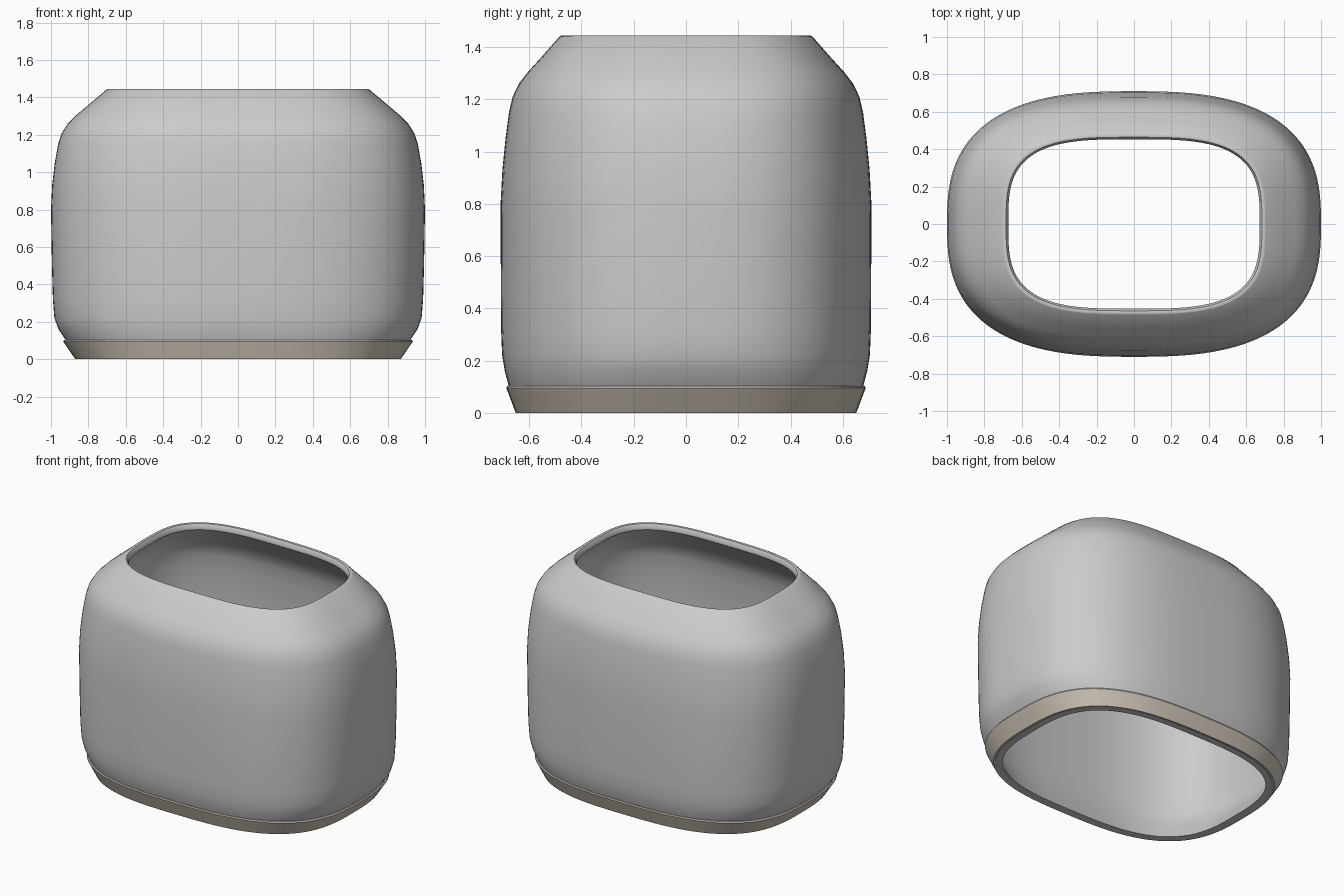
import bpy, bmesh, math

if "Cube" in bpy.data.objects:
    bpy.data.objects.remove(bpy.data.objects["Cube"])

SEG = 128


def section(bm, a, b, z, n):
    """One rounded-rectangle (superellipse) ring of vertices."""
    ring = []
    for i in range(SEG):
        t = 2 * math.pi * (i + 0.5) / SEG
        c, s = math.cos(t), math.sin(t)
        x = a * math.copysign(abs(c) ** (2 / n), c)
        y = b * math.copysign(abs(s) ** (2 / n), s)
        ring.append(bm.verts.new((x, y, z)))
    return ring


def closed_shell(name, profile, angle, color=None):
    """Loft rings up the outside and down the inside into a closed wall."""
    bm = bmesh.new()
    rings = [section(bm, *p) for p in profile]
    for r0, r1 in zip(rings, rings[1:] + rings[:1]):
        for i in range(SEG):
            j = (i + 1) % SEG
            bm.faces.new((r0[i], r0[j], r1[j], r1[i]))
    bmesh.ops.recalc_face_normals(bm, faces=bm.faces)
    me = bpy.data.meshes.new(name)
    bm.to_mesh(me)
    bm.free()
    ob = bpy.data.objects.new(name, me)
    bpy.context.collection.objects.link(ob)
    bpy.context.view_layer.objects.active = ob
    ob.select_set(True)
    bpy.ops.object.shade_smooth_by_angle(angle=math.radians(angle))
    ob.select_set(False)
    if color:
        mat = bpy.data.materials.new(name + "_colour")
        mat.diffuse_color = color
        mat.use_nodes = True
        mat.node_tree.nodes["Principled BSDF"].inputs["Base Color"].default_value = mat.diffuse_color
        me.materials.append(mat)
    return ob


# Outer wall: half width x, half depth y, height, squareness
outer = [
    (0.855, 0.640, 0.00, 2.9), (0.920, 0.678, 0.10, 2.8),
    (0.960, 0.694, 0.16, 2.75), (0.982, 0.704, 0.22, 2.7),
    (0.990, 0.708, 0.32, 2.7), (0.995, 0.709, 0.50, 2.7),
    (1.000, 0.710, 0.80, 2.7), (0.994, 0.703, 0.93, 2.7),
    (0.980, 0.691, 1.05, 2.7), (0.962, 0.678, 1.15, 2.7),
    (0.942, 0.664, 1.21, 2.75), (0.910, 0.640, 1.26, 2.8),
    (0.865, 0.605, 1.305, 2.9), (0.800, 0.555, 1.36, 3.0),
    (0.705, 0.485, 1.44, 3.2),
]
# Rolled lip and inner wall
T = 0.045
lip = [(0.697, 0.477, 1.444, 3.2), (0.684, 0.464, 1.442, 3.25), (0.672, 0.453, 1.425, 3.3),
       (0.672, 0.453, 1.405, 3.3)]
inner = [(a - T, b - T, z - (0.02 if z > 1.2 else 0), n + 0.15)
         for a, b, z, n in reversed(outer[:-1])]
closed_shell("hollow_body", outer + lip + inner, 40)

# Base band wrapped round the foot of the body
closed_shell("base_band", [
    (0.870, 0.652, 0.0, 2.9), (0.935, 0.688, 0.095, 2.8), (0.930, 0.685, 0.103, 2.8),
    (0.910, 0.668, 0.103, 2.8), (0.845, 0.632, 0.003, 2.9),
], 35, (0.62, 0.56, 0.48, 1))
